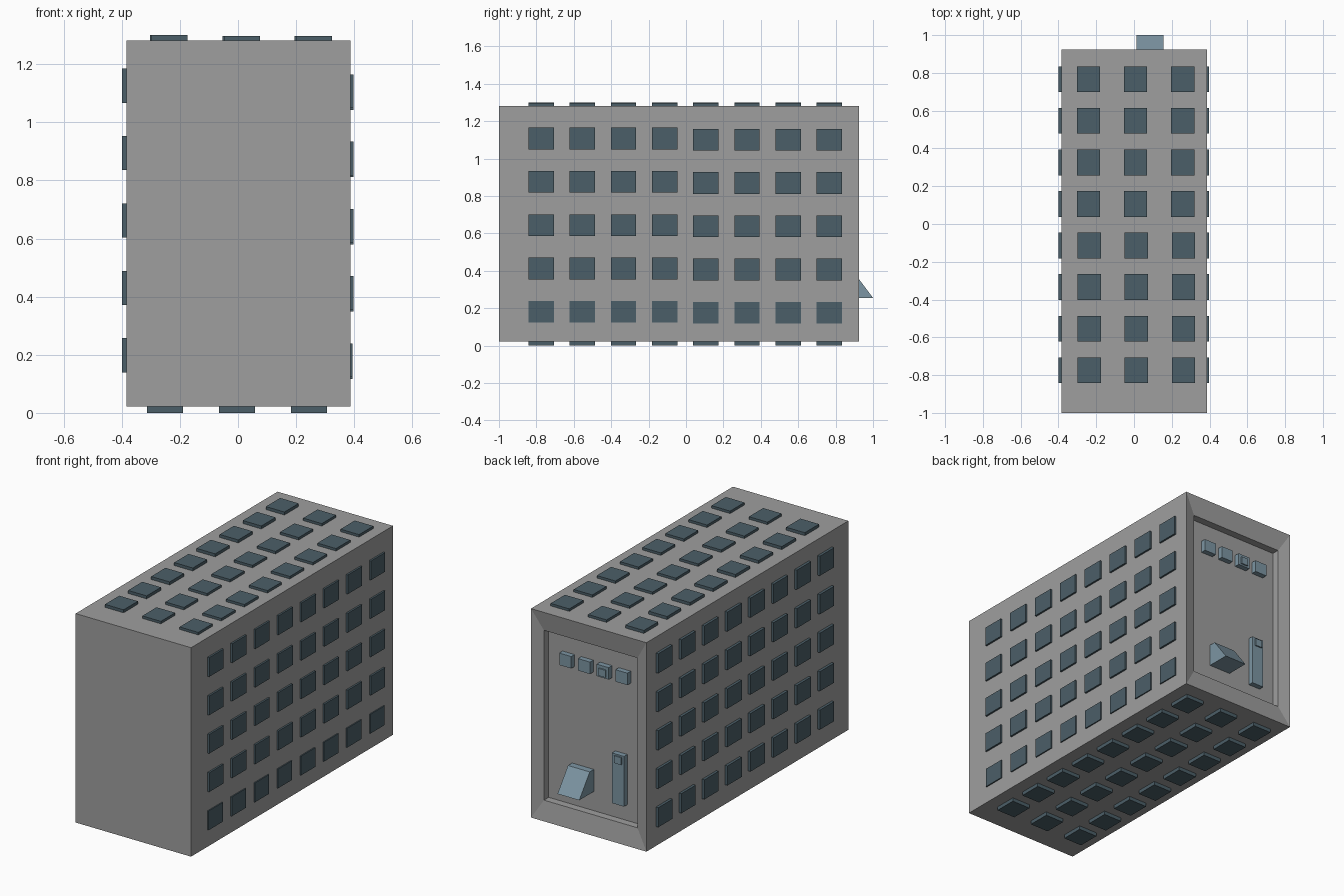
import bpy, bmesh
from mathutils import Matrix, Vector

if "Cube" in bpy.data.objects:
    bpy.data.objects.remove(bpy.data.objects["Cube"])


def material(name, rgb):
    m = bpy.data.materials.new(name)
    m.diffuse_color = (*rgb, 1)
    m.use_nodes = True
    m.node_tree.nodes["Principled BSDF"].inputs["Base Color"].default_value = m.diffuse_color
    return m


GREY = material("mid_grey", (0.345, 0.345, 0.345))
DARK = material("dark_slate", (0.071, 0.114, 0.138))
LIGHT = material("light_slate", (0.203, 0.302, 0.366))


def finish(name, bm, mat):
    bmesh.ops.recalc_face_normals(bm, faces=bm.faces)
    me = bpy.data.meshes.new(name)
    bm.to_mesh(me)
    bm.free()
    me.materials.append(mat)
    ob = bpy.data.objects.new(name, me)
    bpy.context.collection.objects.link(ob)
    return ob


def boxes(name, items, mat):
    """One object from many (low corner, high corner) boxes."""
    bm = bmesh.new()
    for lo, hi in items:
        lo, hi = Vector(lo), Vector(hi)
        bmesh.ops.create_cube(bm, size=1, matrix=Matrix.Translation((lo + hi) / 2)
                              @ Matrix.Diagonal((*(hi - lo), 1)))
    return finish(name, bm, mat)


# Main housing: rectangular loops lofted along y, with a sloped rim and recess at the back
PANEL = 0.86
CX = 0.002
bm = bmesh.new()
loops = []
for y, hx, z0, z1 in [(-1, 0.385, 0.022, 1.282), (0.924, 0.385, 0.022, 1.282),
                      (0.905, 0.312, 0.139, 1.163), (PANEL, 0.312, 0.139, 1.163)]:
    loops.append([bm.verts.new(p) for p in
                  ((CX - hx, y, z0), (CX + hx, y, z0), (CX + hx, y, z1), (CX - hx, y, z1))])
for a, b in zip(loops, loops[1:]):
    for i in range(4):
        j = (i + 1) % 4
        bm.faces.new((a[i], a[j], b[j], b[i]))
bm.faces.new(loops[0])
bm.faces.new(loops[-1])
finish("housing", bm, GREY)

# Raised tiles: 8 along the length on all four long sides
YS = [-0.774 + 0.22 * i for i in range(8)]
HY, HS = 0.068, 0.062
top, bottom, right, left = [], [], [], []
for y in YS:
    back = y > 0
    for c in range(3):
        x = (-0.241 if back else -0.236) + 0.249 * c
        zt = 1.30 if c == 0 else 1.297
        top.append(((x - HS, y - HY, 1.27), (x + HS, y + HY, zt)))
        x = -0.251 + 0.248 * c
        bottom.append(((x - HS, y - HY, 0.0), (x + HS, y + HY, 0.03)))
    for r in range(5):
        z = (0.175 if back else 0.181) + 0.2315 * r
        xr = 0.394 if r == 0 else 0.398
        right.append(((0.375, y - HY, z - 0.058), (xr, y + HY, z + 0.058)))
        z = 0.198 + 0.232 * r
        left.append(((-0.399, y - HY, z - 0.059), (-0.375, y + HY, z + 0.059)))
boxes("top_tiles", top, DARK)
boxes("bottom_tiles", bottom, DARK)
boxes("right_tiles", right, DARK)
boxes("left_tiles", left, DARK)

# Row of four buttons on the back panel
boxes("back_buttons", [((0.141 - 0.125 * i, PANEL - 0.01, 0.974),
                        (0.221 - 0.125 * i, 0.892, 1.046)) for i in range(4)], LIGHT)

# Tall bar at the lower right of the back panel
boxes("back_bar", [((-0.211, PANEL - 0.01, 0.235), (-0.131, 0.892, 0.538))], LIGHT)

# Small knobs on the third button and on the bar
boxes("small_knobs", [((x - 0.023, 0.88, z - 0.022), (x + 0.023, 0.9, z + 0.022))
                      for x, z in ((-0.069, 1.006), (-0.173, 0.507))], LIGHT)

# Wedge-shaped spout: side profile extruded along x
bm = bmesh.new()
profile = [(PANEL - 0.01, 0.255), (1.0, 0.255), (0.9, 0.388), (PANEL - 0.01, 0.388)]
face = bm.faces.new([bm.verts.new((0.012, y, z)) for y, z in profile])
ext = bmesh.ops.extrude_face_region(bm, geom=[face])
bmesh.ops.translate(bm, vec=(0.145, 0, 0),
                    verts=[v for v in ext["geom"] if isinstance(v, bmesh.types.BMVert)])
finish("wedge_spout", bm, LIGHT)
